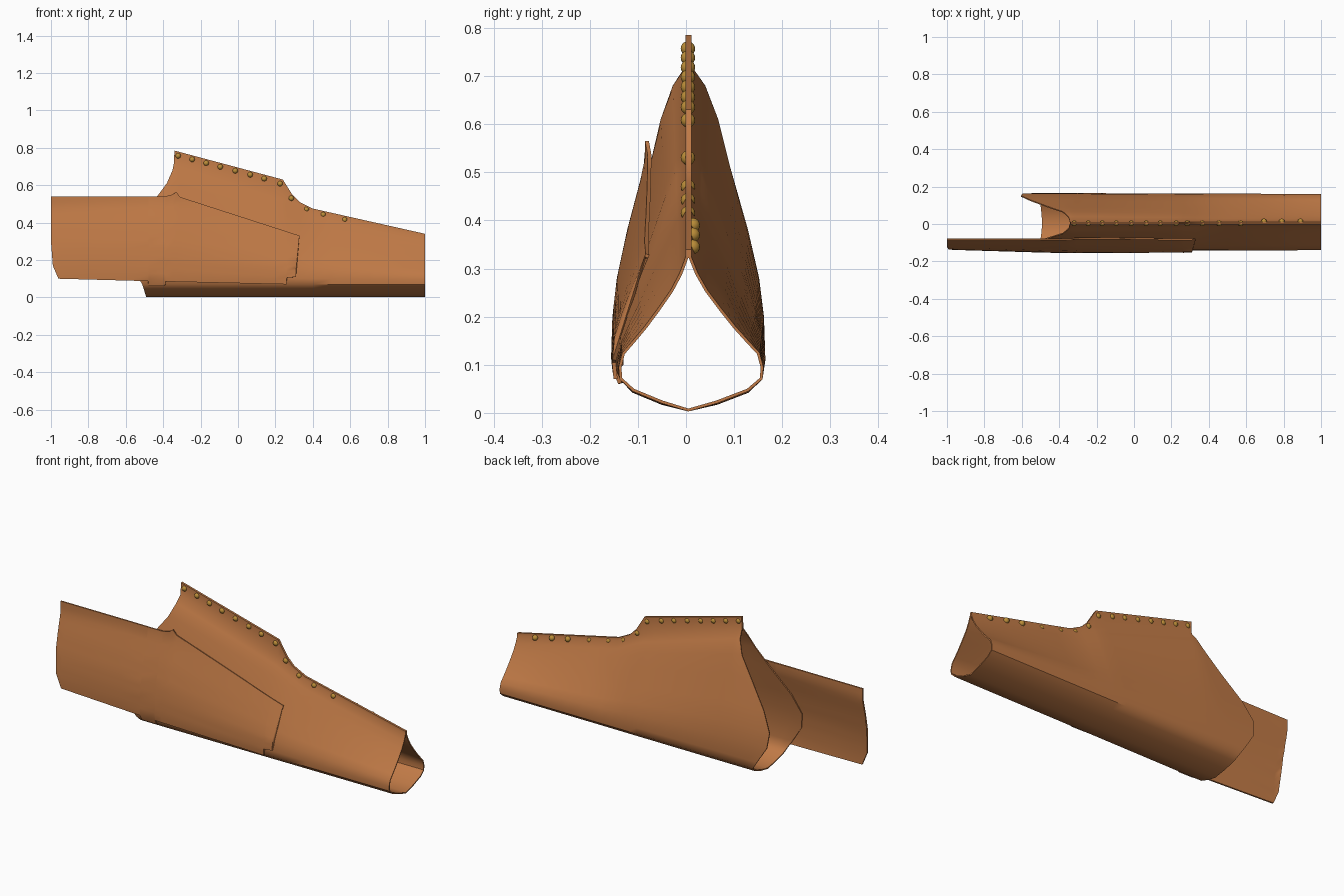
import bpy, math

if "Cube" in bpy.data.objects:
    bpy.data.objects.remove(bpy.data.objects["Cube"])


def material(name, rgb):
    m = bpy.data.materials.new(name)
    m.diffuse_color = (*rgb, 1)
    m.use_nodes = True
    m.node_tree.nodes["Principled BSDF"].inputs["Base Color"].default_value = m.diffuse_color
    return m


leather = material("tan leather", (0.53, 0.195, 0.062))
brass = material("brass", (0.5, 0.27, 0.04))


def interp(pts, x):
    """Piecewise linear lookup, clamped at both ends."""
    if x <= pts[0][0]:
        return pts[0][1]
    for (a, fa), (b, fb) in zip(pts, pts[1:]):
        if x <= b:
            return fa + (fb - fa) * (x - a) / (b - a)
    return pts[-1][1]


# Seam edge height, height where the walls meet, and mouth edge position by height
SEAM = [(-.34, .785), (.24, .63), (.265, .59), (.29, .55), (.33, .51), (.4, .475), (1, .34)]
JOIN = [(-.34, .72), (.24, .54), (.4, .46), (1, .325)]
MOUTH = [(0, -.49), (.08, -.515), (.14, -.56), (.2, -.595), (.26, -.61), (.33, -.59),
         (.45, -.505), (.54, -.43), (.6, -.385), (.68, -.35), (.73, -.34)]
# Half cross-sections (half width, height) at the mouth and at the tip
FAT = [(.007, .72), (.035, .68), (.062, .61), (.087, .51), (.124, .38), (.147, .28), (.157, .2),
       (.16, .11), (.154, .07), (.125, .042), (.06, .017), (0, .003)]
THIN = [(.006, .325), (.02, .29), (.04, .255), (.07, .215), (.098, .18), (.125, .15),
        (.148, .125), (.156, .095), (.154, .07), (.125, .045), (.06, .02), (0, .003)]


def section(x):
    s = (.72 - interp(JOIN, x)) / .395
    half = [(a + (c - a) * s, b + (d - b) * s) for (a, b), (c, d) in zip(FAT, THIN)]
    return [(.006, interp(SEAM, x))] + half


def half_width(x, z):
    return interp([(b, a) for a, b in reversed(section(x))], z)


def side_y(w, sign):
    return .005 + (w if sign > 0 else -w * .93)


def sheet(name, columns, thickness):
    """Skin a grid of points (columns along x) and give it leather thickness."""
    n = len(columns[0])
    verts = [p for c in columns for p in c]
    faces = [(i * n + j, (i + 1) * n + j, (i + 1) * n + j + 1, i * n + j + 1)
             for i in range(len(columns) - 1) for j in range(n - 1)]
    me = bpy.data.meshes.new(name)
    me.from_pydata(verts, [], faces)
    me.materials.append(leather)
    ob = bpy.data.objects.new(name, me)
    bpy.context.collection.objects.link(ob)
    bpy.ops.object.select_all(action='DESELECT')
    bpy.context.view_layer.objects.active = ob
    ob.select_set(True)
    mod = ob.modifiers.new("thickness", 'SOLIDIFY')
    mod.thickness = thickness
    mod.offset = -1
    bpy.ops.object.modifier_apply(modifier=mod.name)
    bpy.ops.object.shade_smooth_by_angle(angle=math.radians(40))
    return ob


# Sheath body: folded teardrop tube with a raised seam
rows = [(j, 1) for j in range(13)] + [(j, -1) for j in range(11, -1, -1)]
stations = [-.3, -.2, -.1, 0, .1, .18, .24, .265, .29, .33, .4, .5, .6, .7, .8, .9, 1]
columns = []
for k in range(4):
    col = []
    for j, sign in rows:
        w, z = section(-.34)[j]
        m = interp(MOUTH, z)
        x = m + (-.3 - m) * k / 4
        w, z = section(x)[j]
        col.append((x, side_y(w, sign), z))
    columns.append(col)
for x in stations:
    sec = section(x)
    columns.append([(x, side_y(sec[j][0], s), sec[j][1]) for j, s in rows])
sheet("sheath_body", columns, .006)

# Belt panel: long flap lying over the front wall and reaching past the mouth
TOP = [(-1, .54), (-.39, .54), (-.35, .55), (-.33, .565), (-.31, .537), (.33, .33)]
LOW = [(-1, .3), (-.99, .17), (-.96, .1), (-.48, .087), (-.478, .06), (-.39, .06),
       (-.388, .085), (.258, .07), (.261, .105), (.31, .11), (.328, .32)]
xs = sorted({p[0] for p in TOP[:-1] + LOW} | {-.8, -.6, -.2, -.1, 0, .1, .2})
columns = []
for x in xs:
    lo, hi = interp(LOW, x), interp(TOP, x)
    taper = interp([(-1, .88), (-.4, 1)], x)
    floor = interp([(-.33, .085), (-.25, 0)], x)
    col = []
    for j in range(15):
        z = lo + (hi - lo) * j / 14
        y = side_y(half_width(max(x, -.34), z) * taper, -1) - .012
        col.append((x, min(y, -floor), z))
    columns.append(col)
sheet("belt_panel", columns, .008)

# Brass rivets along the seam
RIVETS = [(-.32, .757), (-.245, .738), (-.17, .718), (-.095, .698), (-.015, .677), (.065, .656),
          (.14, .635), (.225, .608), (.285, .53), (.365, .47), (.455, .442), (.57, .415),
          (.695, .39), (.79, .37), (.89, .345)]
for i, (x, z) in enumerate(RIVETS):
    y = .004 if x < .6 else .014
    bpy.ops.mesh.primitive_uv_sphere_add(segments=16, ring_count=10, radius=.015, location=(x, y, z))
    ob = bpy.context.object
    ob.name = f"rivet_{i + 1}"
    ob.data.materials.append(brass)
    bpy.ops.object.shade_smooth()
